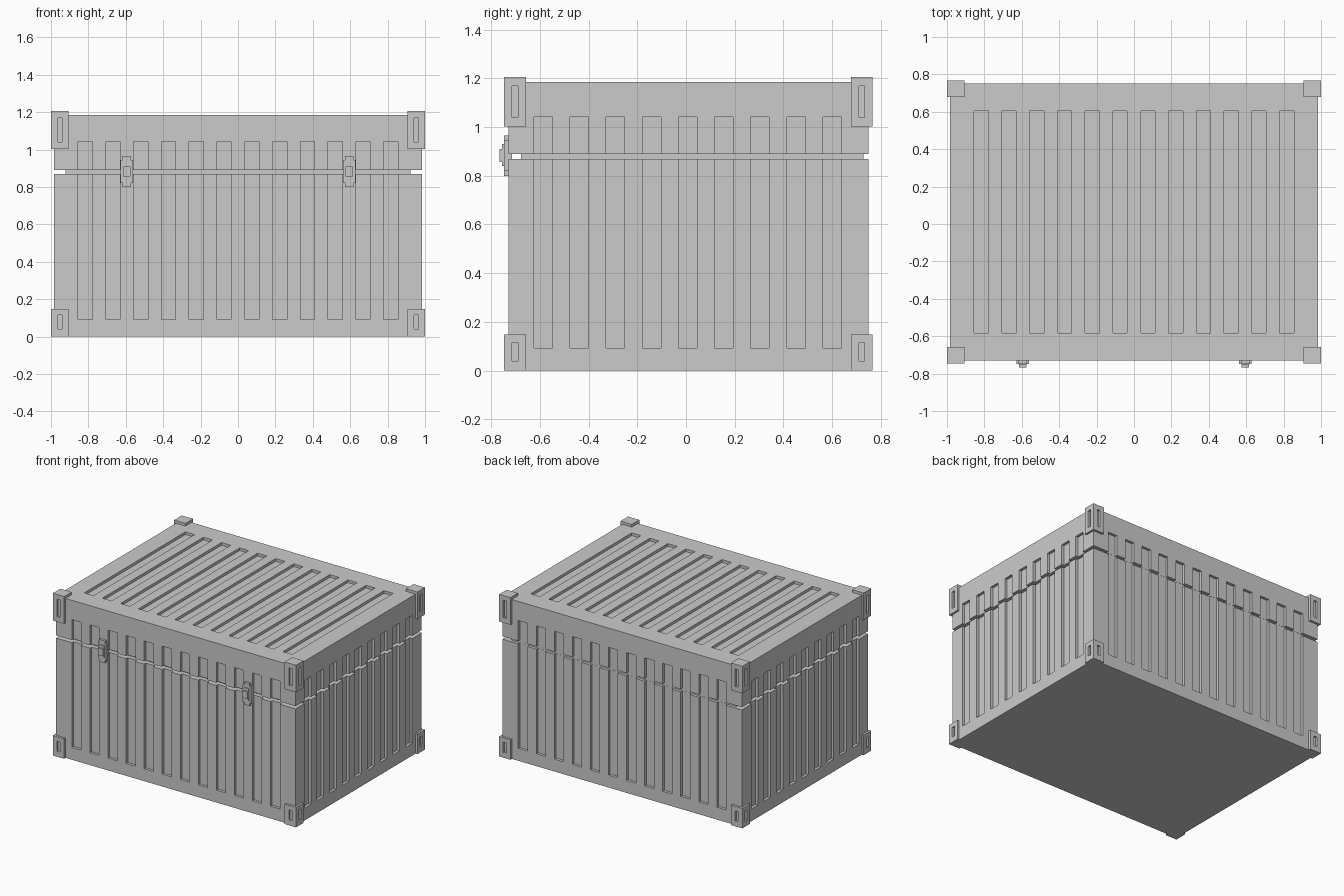
import bpy, bmesh
from mathutils import Vector

if "Cube" in bpy.data.objects:
    bpy.data.objects.remove(bpy.data.objects["Cube"], do_unlink=True)

grey = bpy.data.materials.new("light grey metal")
grey.use_nodes = True
colour = (0.6, 0.6, 0.6, 1)
grey.diffuse_color = colour
grey.node_tree.nodes["Principled BSDF"].inputs["Base Color"].default_value = colour


def boxes(name, spans):
    """One mesh of axis-aligned boxes, each given as ((x0,x1),(y0,y1),(z0,z1))."""
    bm = bmesh.new()
    for span in spans:
        mid = Vector([(a + b) / 2 for a, b in span])
        size = [b - a for a, b in span]
        for v in bmesh.ops.create_cube(bm, size=1)["verts"]:
            v.co = Vector([c * s for c, s in zip(v.co, size)]) + mid
    mesh = bpy.data.meshes.new(name)
    bm.to_mesh(mesh)
    bm.free()
    mesh.materials.append(grey)
    obj = bpy.data.objects.new(name, mesh)
    bpy.context.collection.objects.link(obj)
    return obj


def carve(obj, cutter):
    """Cut the cutter out of the object and bake the result."""
    mod = obj.modifiers.new("grooves", 'BOOLEAN')
    mod.operation = 'DIFFERENCE'
    mod.solver = 'EXACT'
    mod.object = cutter
    bpy.context.view_layer.update()
    graph = bpy.context.evaluated_depsgraph_get()
    mesh = bpy.data.meshes.new_from_object(obj.evaluated_get(graph))
    obj.modifiers.clear()
    obj.data = mesh


def around(centre, half):
    return (centre - half, centre + half)


# Main dimensions
HX, Y0, Y1, YC = 0.985, -0.73, 0.75, 0.01
SPLIT_LOW, SPLIT_HIGH, TOP = 0.87, 0.89, 1.185
DEPTH, OUT = 0.02, 0.1
PITCH, HALF = 0.1485, 0.038

# Pressed grooves on the four walls and the top
upright = (0.092, 1.042)
grooves = []
for i in range(12):
    gx = around((i - 5.5) * PITCH, HALF)
    grooves += [(gx, (Y0 - OUT, Y0 + DEPTH), upright),
                (gx, (Y1 - DEPTH, Y1 + OUT), upright),
                (gx, (-0.583, 0.603), (TOP - DEPTH, TOP + OUT))]
for i in range(9):
    gy = around(0.007 + (i - 4) * PITCH, HALF)
    grooves += [((-HX - OUT, -HX + DEPTH), gy, upright),
                ((HX - DEPTH, HX + OUT), gy, upright)]
groove_cutter = boxes("groove_cutter", grooves)

body = boxes("box_body", [((-HX, HX), (Y0, Y1), (0, SPLIT_LOW))])
lid = boxes("box_lid", [((-HX, HX), (Y0, Y1), (SPLIT_HIGH, TOP))])
for part in (body, lid):
    carve(part, groove_cutter)
bpy.data.objects.remove(groove_cutter, do_unlink=True)

# Recessed seal between body and lid
boxes("seal_neck", [((-0.923, 0.923), (-0.678, 0.729), (0.8, 0.95))])

# Corner castings, with a slot in each outward face
for level, z, slot_z in (("lower", (0, 0.148), (0.04, 0.115)),
                         ("upper", (1.003, 1.205), (1.04, 1.17))):
    for side, sx in (("left", 1), ("right", -1)):
        for end, sy in (("front", -1), ("back", 1)):
            cx, cy = sx * 0.9535, YC + sy * 0.7125
            block = boxes(f"{level}_{end}_{side}_corner",
                          [(around(cx, 0.0465), around(cy, 0.0445), z)])
            face_x, face_y = sx * 1.0, YC + sy * 0.757
            cutter = boxes("slot_cutter", [
                (around(cx, 0.0125), around(face_y, 0.015), slot_z),
                (around(face_x, 0.015), around(cy, 0.0115), slot_z)])
            carve(block, cutter)
            bpy.data.objects.remove(cutter, do_unlink=True)

# Front latches: notched plate with a raised catch
for side, x in (("left", 0.595), ("right", -0.595)):
    plate_y = (-0.748, -0.715)
    boxes(f"{side}_latch_plate", [
        (around(x, 0.023), plate_y, (0.8, 0.965)),
        (around(x, 0.034), plate_y, (0.82, 0.945))])
    boxes(f"{side}_latch_catch", [
        (around(x, 0.02), (-0.755, -0.74), (0.84, 0.93)),
        (around(x, 0.02), (-0.766, -0.74), (0.857, 0.91))])
